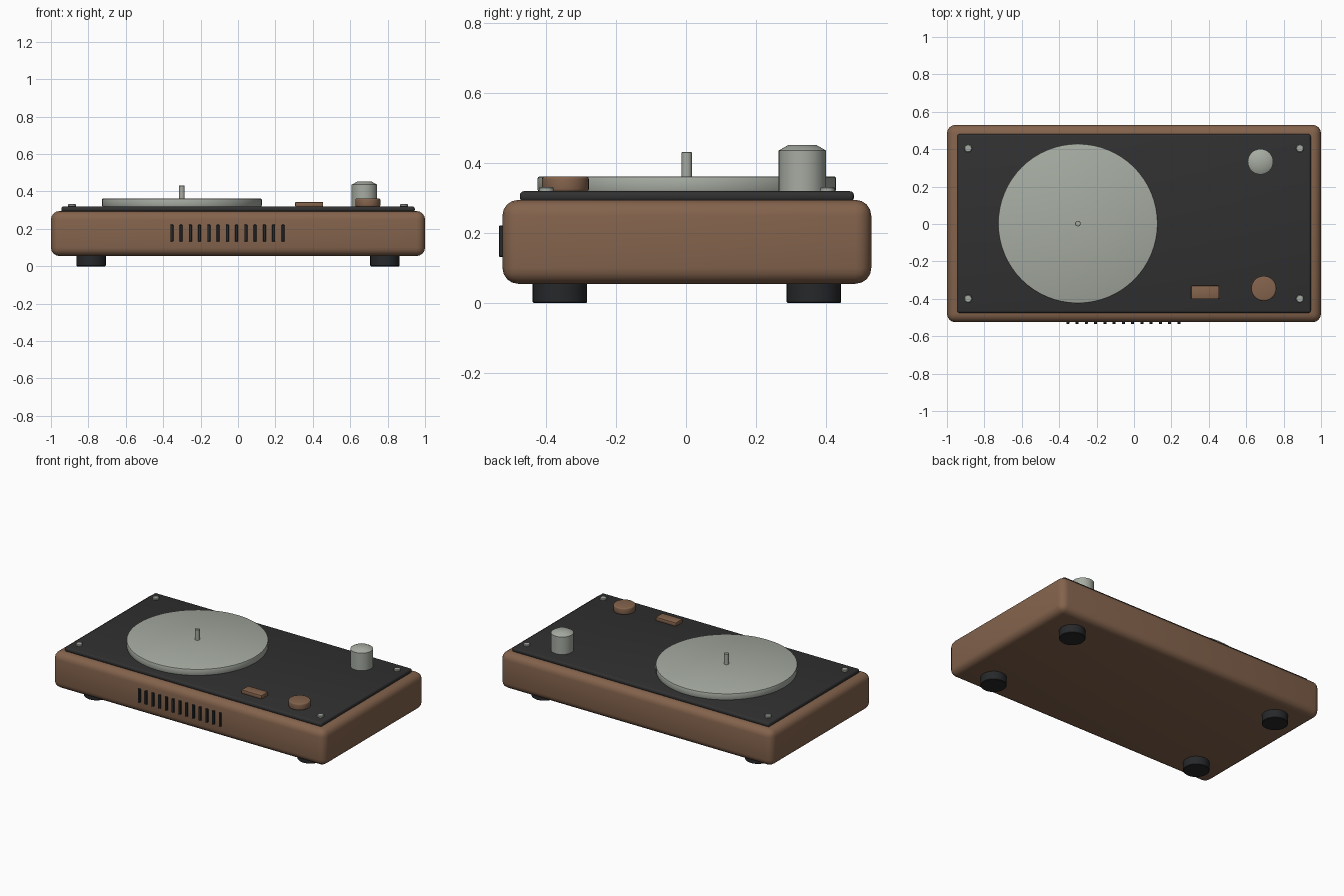
import bpy
import math

if "Cube" in bpy.data.objects:
    bpy.data.objects.remove(bpy.data.objects["Cube"], do_unlink=True)


def material(name, rgb):
    m = bpy.data.materials.new(name)
    m.use_nodes = True
    m.diffuse_color = (*rgb, 1)
    m.node_tree.nodes["Principled BSDF"].inputs["Base Color"].default_value = (*rgb, 1)
    return m


wood = material("brown wood", (0.23, 0.125, 0.073))
black = material("charcoal", (0.03, 0.03, 0.031))
rubber = material("black rubber", (0.02, 0.021, 0.023))
metal = material("grey metal", (0.38, 0.41, 0.36))

MID = 0.0025  # depth centre of the cabinet


def finish(obj, name, mat, bevel, segments):
    obj.name = name
    obj.data.materials.append(mat)
    if bevel:
        b = obj.modifiers.new("rounded edges", "BEVEL")
        b.width = bevel
        b.segments = segments
        b.limit_method = "ANGLE"
        b.angle_limit = math.radians(40)
        bpy.ops.object.modifier_apply(modifier=b.name)
    bpy.ops.object.shade_smooth_by_angle(angle=math.radians(35))
    return obj


def box(name, mat, centre, size, bevel=0, segments=3):
    bpy.ops.mesh.primitive_cube_add(size=1, location=centre)
    obj = bpy.context.object
    obj.scale = size
    bpy.ops.object.transform_apply(location=False, rotation=False, scale=True)
    return finish(obj, name, mat, bevel, segments)


def disc(name, mat, x, y, z0, z1, radius, bevel=0, segments=2, sides=32):
    bpy.ops.mesh.primitive_cylinder_add(vertices=sides, radius=radius, depth=z1 - z0,
                                        location=(x, y, (z0 + z1) / 2))
    return finish(bpy.context.object, name, mat, bevel, segments)


def knob(name, mat, x, y, z0, z1, radius, inset, drop):
    """Straight-sided knob with a sloping shoulder."""
    side = disc(name, mat, x, y, z0, z1 - drop, radius)
    bpy.ops.mesh.primitive_cone_add(vertices=32, radius1=radius, radius2=radius - inset,
                                    depth=drop, location=(x, y, z1 - drop / 2))
    finish(bpy.context.object, name + "_shoulder", mat, 0, 1)
    return side


# Cabinet and deck plate
box("cabinet", wood, (0, MID, 0.175), (2, 1.055, 0.24), 0.045, 4)
box("deck_plate", black, (0, MID, 0.305), (1.89, 0.956, 0.03), 0.012, 3)

# Platter and spindle
disc("platter", metal, -0.3, MID, 0.318, 0.362, 0.427, 0.006, 2, 64)
disc("spindle", metal, -0.3, MID, 0.36, 0.432, 0.015, 0.002, 1, 16)

# Controls
knob("tall_knob", metal, 0.676, 0.333, 0.318, 0.452, 0.068, 0.028, 0.016)
disc("low_knob", wood, 0.694, -0.345, 0.318, 0.362, 0.067, 0.008, 3)
box("switch", wood, (0.38, -0.366, 0.331), (0.15, 0.072, 0.026), 0.006, 2)

# Corner screws and feet
for sx, side in ((-1, "right"), (1, "left")):
    for sy, end in ((-1, "front"), (1, "back")):
        disc(f"screw_{end}_{side}", metal, sx * 0.887, MID + sy * 0.402,
             0.318, 0.332, 0.021, 0.003, 1, 12)
        disc(f"foot_{end}_{side}", rubber, sx * 0.785, MID + sy * 0.363,
             0, 0.06, 0.078, 0.003, 1)

# Row of front vent bars
for i in range(13):
    box(f"vent_bar_{i + 1}", rubber, (-0.354 + i * 0.0495, -0.525, 0.177),
        (0.016, 0.02, 0.09), 0.002, 1)
